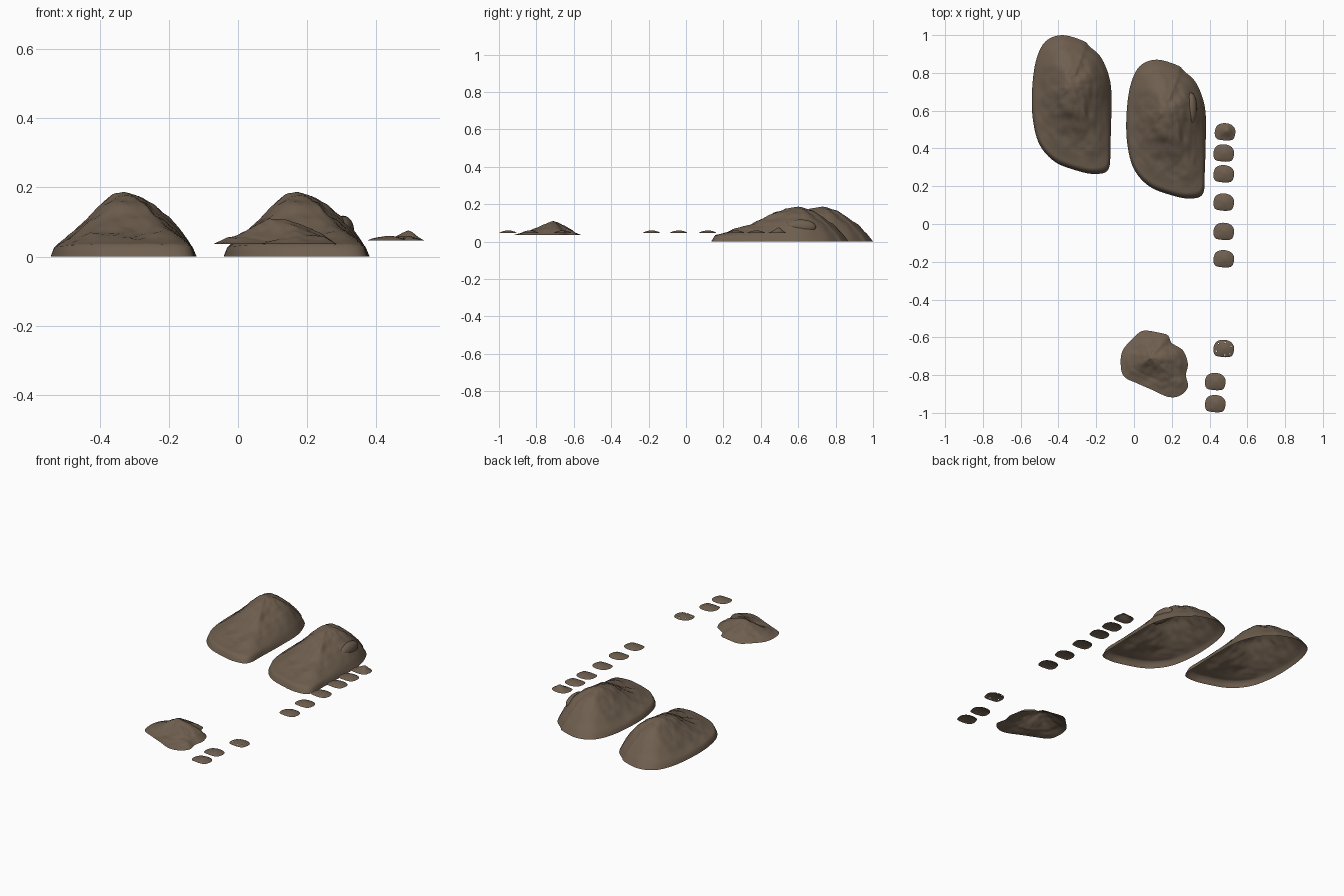
import bpy, bmesh, math, random
from mathutils import Vector, noise

if "Cube" in bpy.data.objects:
    bpy.data.objects.remove(bpy.data.objects["Cube"])

random.seed(4)
earth = bpy.data.materials.new("earth_brown")
earth.diffuse_color = (0.158, 0.114, 0.078, 1)
earth.use_nodes = True
earth.node_tree.nodes["Principled BSDF"].inputs["Base Color"].default_value = earth.diffuse_color


def closed_curve(pts, n):
    """Resample a closed outline as a smooth Catmull-Rom loop."""
    out, m = [], len(pts)
    for k in range(n):
        u = k * m / n
        i, t = int(u), u - int(u)
        a, b, c, d = (Vector(pts[(i + j) % m]) for j in (-1, 0, 1, 2))
        out.append(0.5 * (2 * b + (c - a) * t + (2 * a - 5 * b + 4 * c - d) * t * t
                          + (3 * b - a - 3 * c + d) * t ** 3))
    return out


def lookup(profile, t):
    for (t0, z0), (t1, z1) in zip(profile, profile[1:]):
        if t <= t1:
            return z0 + (z1 - z0) * (t - t0) / (t1 - t0)
    return profile[-1][1]


def shell(name, outline, peak, profiles, rough, loc=(0, 0, 0), n=96, rings=30, holes=()):
    """Open-bottomed mound: rings run from the outline up to the peak.
    profiles = slopes (share of the way to the peak, height) for right, back, left, front."""
    rim, peak = closed_curve(outline, n), Vector(peak)
    right, back, left, front = profiles
    bm = bmesh.new()
    loops = []
    for r in range(rings):
        t = (r / rings) ** 1.15
        loop = []
        for p in rim:
            d = (p - peak).normalized()
            zx = lookup(right if d.x > 0 else left, t)
            zy = lookup(back if d.y > 0 else front, t)
            z = zx * d.x ** 2 + zy * d.y ** 2
            q = p.lerp(peak, t)
            v = Vector((q.x, q.y, 0))
            fade = min(1, t * 4) * min(1, (1 - t) * 6 + 0.1)
            z += rough * fade * (noise.noise(v * 16) + 0.5 * noise.noise(v * 40))
            loop.append(bm.verts.new((q.x, q.y, z)))
        loops.append(loop)
    top = bm.verts.new((peak.x, peak.y, front[-1][1]))
    for r, (lo, hi) in enumerate(zip(loops, loops[1:])):
        for i in range(n):
            if (r, i) not in holes:
                j = (i + 1) % n
                bm.faces.new((lo[i], lo[j], hi[j], hi[i]))
    for i in range(n):
        bm.faces.new((loops[-1][i], loops[-1][(i + 1) % n], top))
    bmesh.ops.recalc_face_normals(bm, faces=bm.faces)
    if sum(f.normal.z for f in bm.faces) < 0:
        bmesh.ops.reverse_faces(bm, faces=bm.faces)
    for f in bm.faces:
        f.smooth = True
    me = bpy.data.meshes.new(name)
    bm.to_mesh(me)
    bm.free()
    me.materials.append(earth)
    ob = bpy.data.objects.new(name, me)
    ob.location = loc
    bpy.context.collection.objects.link(ob)
    return ob


# Two identical large mounds
big_outline = [(-.12, .60), (-.125, .75), (-.17, .875), (-.235, .94), (-.27, .97),
               (-.38, 1.0), (-.47, .965), (-.52, .86), (-.54, .70), (-.535, .55),
               (-.50, .42), (-.42, .33), (-.31, .285), (-.21, .265), (-.135, .29), (-.125, .42)]
big_right = [(0, 0), (.1, .04), (.24, .08), (.38, .118), (.57, .15), (.76, .172), (1, .187)]
big_back = [(0, 0), (.11, .04), (.3, .09), (.52, .13), (.74, .168), (1, .187)]
big_left = [(0, 0), (.05, .025), (.2, .05), (.45, .1), (.7, .152), (.83, .176), (1, .187)]
big_front = [(0, 0), (.04, .034), (.35, .07), (.57, .112), (.68, .146), (.89, .178), (1, .187)]
big = shell("large_mound_left", big_outline, (-.33, .73),
            (big_right, big_back, big_left, big_front), .008)
twin = big.copy()
twin.name = "large_mound_right"
twin.location = (.5, -.13, 0)
bpy.context.collection.objects.link(twin)

# Low wide mound at the front
low_outline = [(.285, -.74), (.26, -.67), (.20, -.63), (.18, -.59), (.13, -.575), (.05, -.565),
               (0, -.60), (-.06, -.67), (-.07, -.75), (-.05, -.81), (.02, -.845), (.10, -.88),
               (.18, -.915), (.24, -.91), (.285, -.865), (.275, -.80)]
low_right = [(0, .036), (.2, .065), (.5, .09), (.8, .104), (1, .11)]
low_back = [(0, .036), (.2, .05), (.6, .085), (1, .11)]
low_left = [(0, .036), (.4, .06), (.7, .09), (1, .11)]
low_front = [(0, .036), (.38, .045), (.58, .062), (.8, .088), (1, .11)]
shell("low_mound", low_outline, (.09, -.71), (low_right, low_back, low_left, low_front), .006)

# Bump breaking through the side of the right mound
bpy.ops.mesh.primitive_uv_sphere_add(segments=32, ring_count=16, radius=1, location=(.303, .61, .078))
bump = bpy.context.object
bump.name = "side_bump"
bump.scale = (.032, .085, .04)
bump.data.materials.append(earth)
bpy.ops.object.shade_smooth()

# Row of small flat clods
clod_outline = [(.055, .005), (.042, .032), (.015, .045), (-.02, .045), (-.045, .03),
                (-.055, -.005), (-.045, -.035), (-.015, -.043), (.02, -.045), (.046, -.035)]
spots = [(.475, .375), (.475, .265), (.475, .115), (.475, -.04), (.475, -.185),
         (.475, -.66), (.43, -.835), (.43, -.952)]
clod = [(0, .047), (.2, .052), (.55, .057), (1, .06)]
for k, (x, y) in enumerate(spots):
    gaps = {(2, i) for i in (1, 8, 14, 21, 30, 35)} if k == 5 else set()
    shell("clod_%d" % (k + 1), clod_outline, (0, 0), [clod] * 4, .002,
          (x, y, 0), n=40, rings=8, holes=gaps)
tall = [(0, .047), (.3, .054), (.7, .068), (1, .075)]
shell("tall_clod", clod_outline, (.01, .01), [tall] * 4, .003, (.482, .487, 0), n=40, rings=8)
